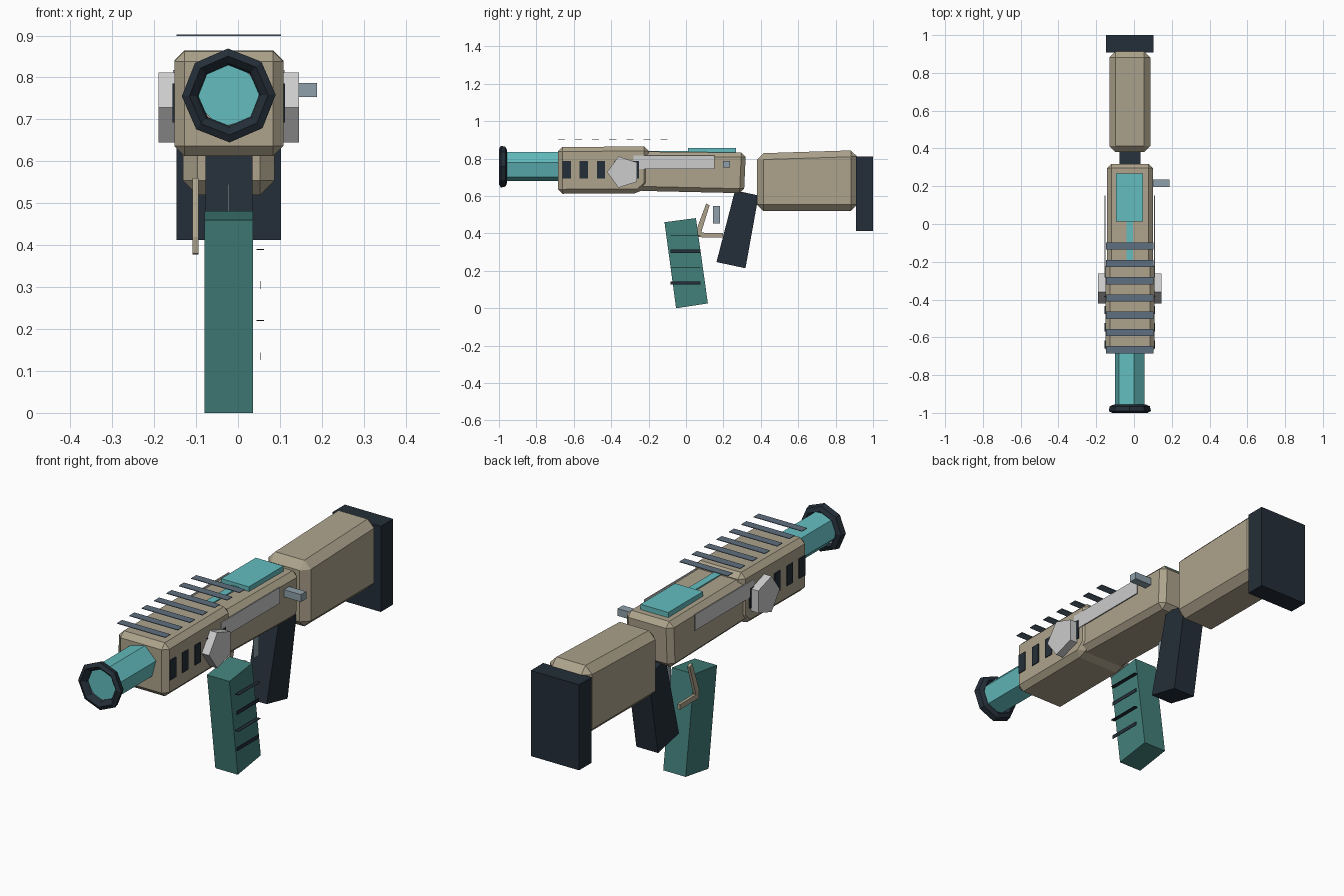
import bpy, bmesh, math
from mathutils import Vector

if "Cube" in bpy.data.objects:
    bpy.data.objects.remove(bpy.data.objects["Cube"])

CX = -0.022  # centre line of the body


def material(name, rgb):
    m = bpy.data.materials.new(name)
    lin = [c / 12.92 if c <= 0.04045 else ((c + 0.055) / 1.055) ** 2.4 for c in rgb]
    m.diffuse_color = (*lin, 1)
    m.use_nodes = True
    m.node_tree.nodes["Principled BSDF"].inputs["Base Color"].default_value = m.diffuse_color
    return m


TAN = material("tan", (0.68, 0.64, 0.55))
DARK = material("dark navy", (0.14, 0.18, 0.22))
TEAL = material("light teal", (0.39, 0.74, 0.75))
GREEN = material("deep teal", (0.26, 0.50, 0.48))
SLATE = material("slate", (0.37, 0.44, 0.50))
STEEL = material("blue grey", (0.56, 0.63, 0.67))
GREY = material("light grey", (0.80, 0.80, 0.80))


def finish(name, bm, mat, bevel=0.0):
    bmesh.ops.recalc_face_normals(bm, faces=bm.faces)
    if bevel:
        bmesh.ops.bevel(bm, geom=bm.edges[:], offset=bevel, segments=1,
                        affect='EDGES', clamp_overlap=True)
    me = bpy.data.meshes.new(name)
    bm.to_mesh(me)
    bm.free()
    me.materials.append(mat)
    ob = bpy.data.objects.new(name, me)
    bpy.context.collection.objects.link(ob)
    return ob


def prism(name, yz, x0, x1, mat, bevel=0.0):
    """Side profile in (y, z), extruded from x0 to x1."""
    bm = bmesh.new()
    face = bm.faces.new([bm.verts.new((x0, y, z)) for y, z in yz])
    ext = bmesh.ops.extrude_face_region(bm, geom=[face])
    bmesh.ops.translate(bm, vec=Vector((x1 - x0, 0, 0)),
                        verts=[v for v in ext["geom"] if isinstance(v, bmesh.types.BMVert)])
    return finish(name, bm, mat, bevel)


def box(name, x, y, z, mat, bevel=0.0):
    yz = [(y[0], z[0]), (y[1], z[0]), (y[1], z[1]), (y[0], z[1])]
    return prism(name, yz, x[0], x[1], mat, bevel)


def ring_part(name, profile, sides, start, centre_z, mat, closed_loop):
    """Revolve (radius, y) profile around the barrel axis."""
    bm = bmesh.new()
    rings = []
    for r, y in profile:
        rings.append([bm.verts.new((CX + r * math.cos(start + math.tau * i / sides), y,
                                    centre_z + r * math.sin(start + math.tau * i / sides)))
                      for i in range(sides)])
    pairs = list(zip(rings, rings[1:]))
    if closed_loop:
        pairs.append((rings[-1], rings[0]))
    else:
        bm.faces.new(rings[0])
        bm.faces.new(rings[-1])
    for a, b in pairs:
        for i in range(sides):
            j = (i + 1) % sides
            bm.faces.new((a[i], a[j], b[j], b[i]))
    return finish(name, bm, mat)


# Main body: handguard, receiver, stock and butt pad
prism("handguard", [(-0.685, 0.612), (-0.25, 0.615), (-0.20, 0.66), (-0.20, 0.865),
                    (-0.685, 0.862)], CX - 0.13, CX + 0.13, TAN, 0.024)
prism("receiver", [(-0.26, 0.628), (0.31, 0.615), (0.32, 0.832), (-0.26, 0.838)],
      CX - 0.122, CX + 0.122, TAN, 0.024)
prism("stock", [(0.38, 0.52), (0.915, 0.52), (0.915, 0.845), (0.38, 0.828)],
      CX - 0.109, CX + 0.109, TAN, 0.034)
box("butt_pad", (CX - 0.125, CX + 0.125), (0.908, 1.0), (0.412, 0.812), DARK)

# Barrel and muzzle ring
ring_part("barrel", [(0.08, -0.972), (0.08, -0.62)], 6, math.radians(15), 0.758, TEAL, False)
ring_part("muzzle_ring", [(0.078, -0.985), (0.094, -1.0), (0.112, -0.99),
                          (0.106, -0.965), (0.085, -0.956), (0.072, -0.97)],
          8, math.radians(91), 0.757, DARK, True)

# Top cover, spine strip and rail slats floating above the handguard
box("top_cover", (CX - 0.074, CX + 0.07), (0.012, 0.268), (0.81, 0.857), TEAL)
box("spine_strip", (CX - 0.018, CX + 0.018), (-0.21, 0.02), (0.81, 0.842), TEAL)
for i in range(7):
    y = -0.666 + 0.0915 * i
    box(f"rail_slat_{i + 1}", (CX - 0.125, CX + 0.125), (y - 0.019, y + 0.019),
        (0.899, 0.902), SLATE)

# Side details, repeated on both flanks
for side, label in ((1, "right"), (-1, "left")):
    for i in range(5):
        y = -0.638 + 0.0915 * i
        box(f"vent_{label}_{i + 1}", (CX + side * 0.127, CX + side * 0.134),
            (y - 0.022, y + 0.022), (0.693, 0.786), DARK)
    box(f"side_panel_{label}", (CX + side * 0.128, CX + side * 0.133),
        (-0.28, 0.152), (0.744, 0.818), GREY)

# Five-sided knob running through the body
knob = [(-0.334 + 0.088 * math.cos(math.pi + math.tau * i / 5),
         0.728 + 0.088 * math.sin(math.pi + math.tau * i / 5)) for i in range(5)]
prism("side_knob", knob, CX - 0.168, CX + 0.168, GREY)

# Charging handle
box("charging_handle", (0.07, 0.188), (0.197, 0.236), (0.753, 0.787), STEEL)

# Rear grip, magazine and its ribs
prism("grip", [(0.262, 0.63), (0.388, 0.603), (0.318, 0.214), (0.163, 0.247)],
      -0.078, 0.034, DARK)
prism("magazine", [(-0.115, 0.46), (0.053, 0.482), (0.117, 0.026), (-0.053, 0.0)],
      -0.08, 0.036, GREEN)
for i, z in enumerate((0.39, 0.305, 0.22, 0.135)):
    flat = i % 2 == 0  # ribs alternate between lying flat and standing upright
    hx, hz = (0.009, 0.001) if flat else (0.001, 0.009)
    box(f"magazine_rib_{i + 1}", (0.053 - hx, 0.053 + hx), (-0.084, 0.078),
        (z - hz, z + hz), DARK)

# Trigger and the bent guard beside it
box("trigger", (CX - 0.002, CX + 0.002), (0.144, 0.182), (0.453, 0.546), STEEL)
prism("trigger_guard", [(0.058, 0.38), (0.198, 0.378), (0.198, 0.402), (0.081, 0.404),
                        (0.126, 0.55), (0.108, 0.56), (0.056, 0.42)], -0.108, -0.094, TAN)
